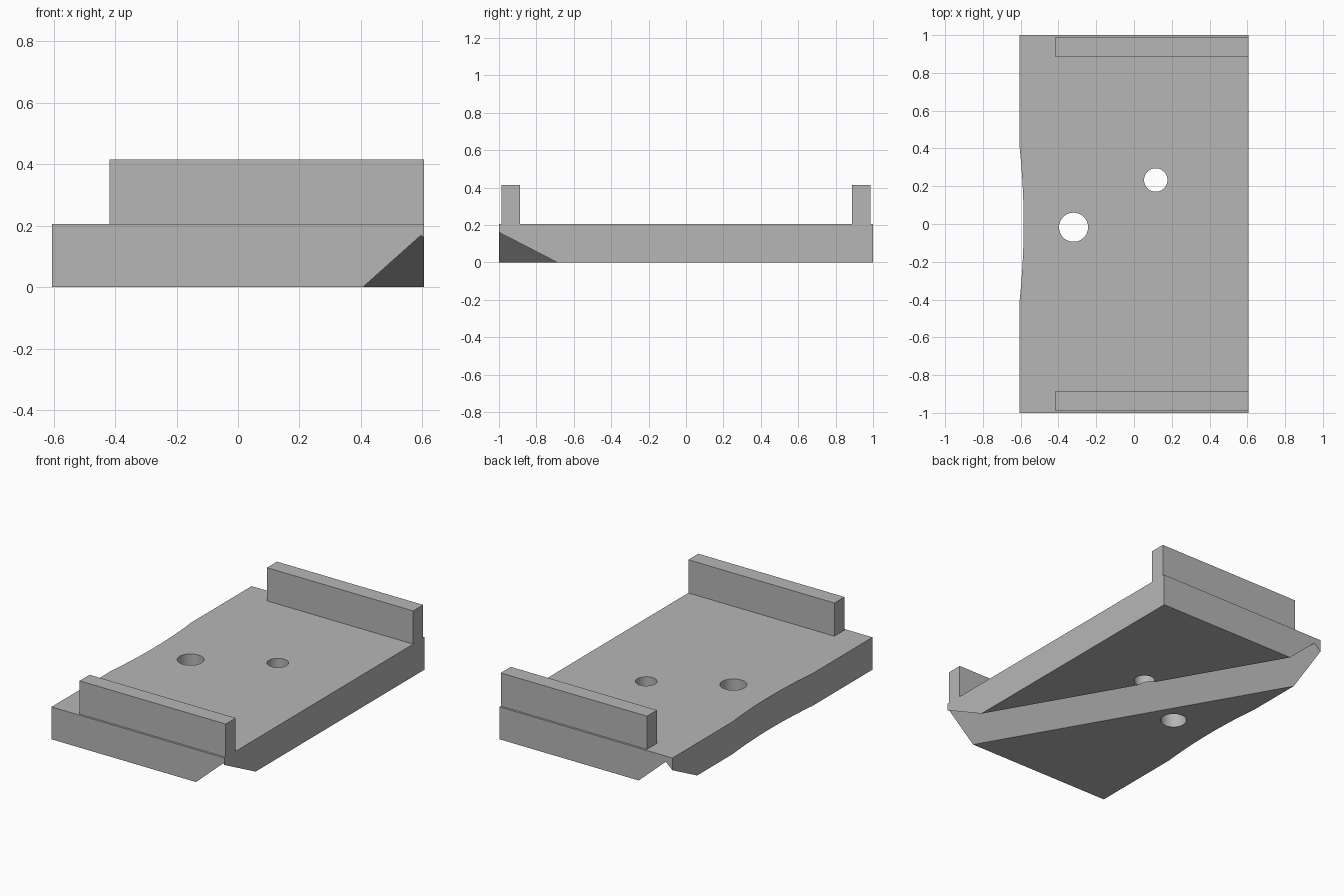
import bpy, bmesh, math
from mathutils import Vector

if "Cube" in bpy.data.objects:
    bpy.data.objects.remove(bpy.data.objects["Cube"])

HALF_X, HALF_Y, THICK, TOP = 0.605, 1.0, 0.205, 0.415

# Single matte grey
grey = bpy.data.materials.new("plain grey")
grey.use_nodes = True
colour = (0.47, 0.47, 0.47, 1)
grey.diffuse_color = colour
grey.node_tree.nodes["Principled BSDF"].inputs["Base Color"].default_value = colour


def prism(name, profile, sweep):
    """Extrude a closed 3D outline along a vector."""
    bm = bmesh.new()
    face = bm.faces.new([bm.verts.new(p) for p in profile])
    grown = bmesh.ops.extrude_face_region(bm, geom=[face])["geom"]
    bmesh.ops.translate(bm, vec=sweep,
                        verts=[g for g in grown if isinstance(g, bmesh.types.BMVert)])
    bmesh.ops.recalc_face_normals(bm, faces=bm.faces)
    mesh = bpy.data.meshes.new(name)
    bm.to_mesh(mesh)
    bm.free()
    mesh.materials.append(grey)
    obj = bpy.data.objects.new(name, mesh)
    bpy.context.collection.objects.link(obj)
    return obj


def circle(x, y, r, z, n=48):
    return [(x + r * math.cos(math.tau * i / n), y + r * math.sin(math.tau * i / n), z)
            for i in range(n)]


# Base plate with a shallow scoop in its right edge
scoop_half, scoop_depth, steps = 0.4, 0.021, 16
outline = [(-HALF_X, -HALF_Y, 0), (HALF_X, -HALF_Y, 0),
           (HALF_X, HALF_Y, 0), (-HALF_X, HALF_Y, 0)]
for i in range(steps + 1):
    t = 1 - 2 * i / steps
    outline.append((-HALF_X + scoop_depth * (1 - t * t), scoop_half * t, 0))
plate = prism("base_plate", outline, (0, 0, THICK))

# Diagonal V groove under the plate, and two through holes
along = Vector((-math.sin(math.radians(30)), math.cos(math.radians(30)), 0))
across = Vector((along.y, -along.x, 0))
start = Vector((0.596, -1, 0)) - along * 0.5
half_width, depth, drop = 0.164, 0.169, 0.1
flare = half_width * (1 + drop / depth)
down = Vector((0, 0, -drop))
groove = [start + across * flare + down,
          start + Vector((0, 0, depth)),
          start - across * flare + down]
cutters = [prism("groove_cutter", groove, along * 3.4),
           prism("large_hole_cutter", circle(-0.32, -0.017, 0.077, -0.2), (0, 0, 0.6)),
           prism("small_hole_cutter", circle(0.115, 0.233, 0.062, -0.2), (0, 0, 0.6))]
for cutter in cutters:
    cutter.hide_render = True
    mod = plate.modifiers.new(cutter.name, "BOOLEAN")
    mod.operation = "DIFFERENCE"
    mod.solver = "EXACT"
    mod.object = cutter

# Bake the cuts and drop the cutters
bpy.context.view_layer.update()
graph = bpy.context.evaluated_depsgraph_get()
cut_mesh = bpy.data.meshes.new_from_object(plate.evaluated_get(graph))
plate.modifiers.clear()
plate.data = cut_mesh
for cutter in cutters:
    bpy.data.objects.remove(cutter)

# Upright side walls at the front and back
for name, side in (("front_wall", -1), ("back_wall", 1)):
    inner, outer = side * 0.887, side * 0.987
    prism(name, [(-0.418, inner, THICK), (HALF_X, inner, THICK),
                 (HALF_X, outer, THICK), (-0.418, outer, THICK)],
          (0, 0, TOP - THICK))

# Smooth the hole walls and scoop, keep the edges sharp
bpy.ops.object.select_all(action="DESELECT")
plate.select_set(True)
bpy.context.view_layer.objects.active = plate
bpy.ops.object.shade_smooth_by_angle(angle=math.radians(20))
